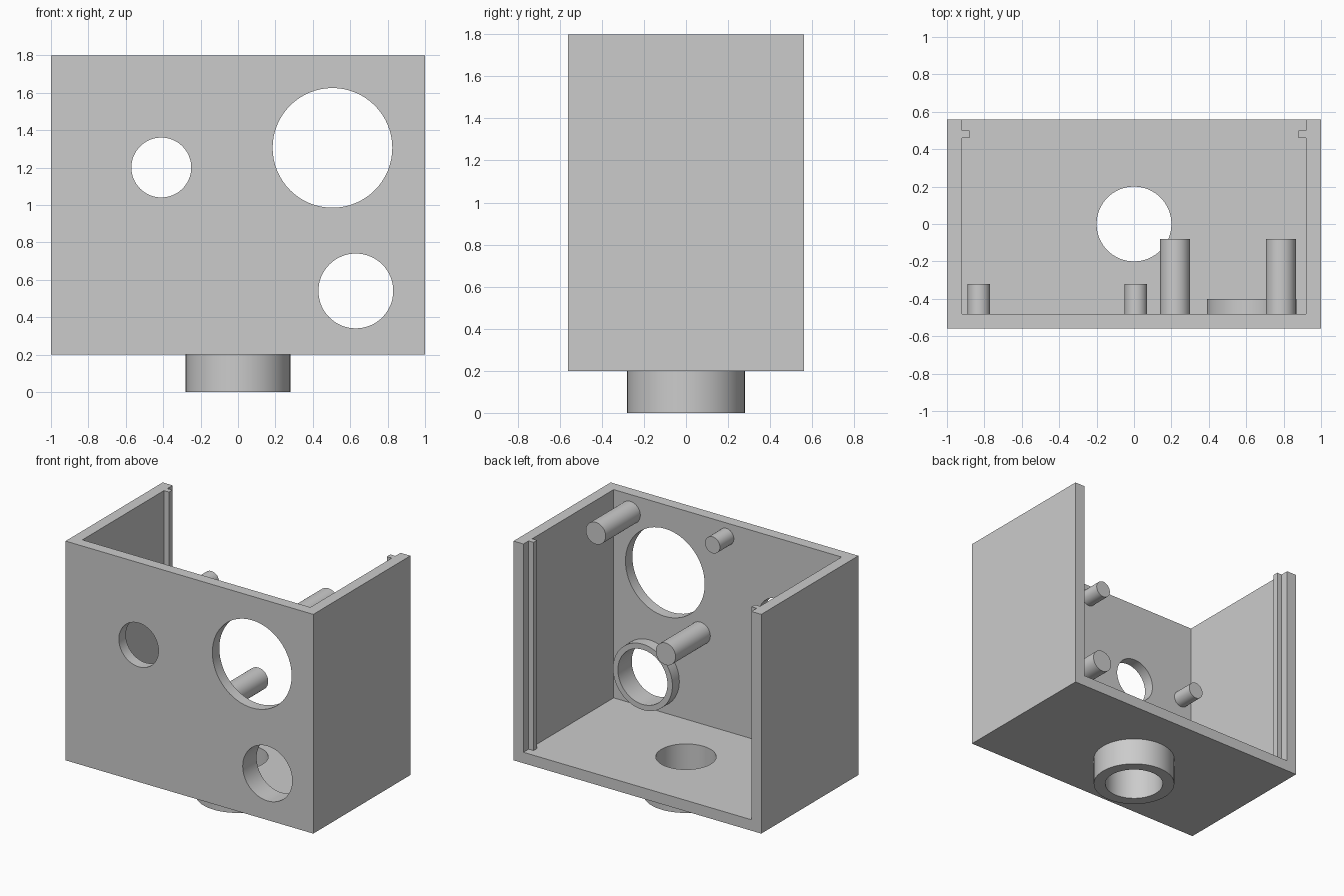
import bpy, math
from mathutils import Vector

cube = bpy.data.objects.get("Cube")
if cube:
    bpy.data.objects.remove(cube, do_unlink=True)

grey = bpy.data.materials.new("plain_grey")
grey.use_nodes = True
GREY = (0.6, 0.6, 0.6, 1)
grey.diffuse_color = GREY
grey.node_tree.nodes["Principled BSDF"].inputs["Base Color"].default_value = GREY

WALL = 0.08
FRONT, BACK = -0.56, 0.56
BASE, TOP = 0.2, 1.8
INNER = FRONT + WALL      # inside face of the front panel


def box(name, lo, hi):
    lo, hi = Vector(lo), Vector(hi)
    bpy.ops.mesh.primitive_cube_add(size=1, location=(lo + hi) / 2)
    ob = bpy.context.object
    ob.name = name
    ob.scale = hi - lo
    bpy.ops.object.transform_apply(location=False, rotation=False, scale=True)
    ob.data.materials.append(grey)
    return ob


def rod(name, start, end, radius):
    """Smooth cylinder between two points."""
    start, end = Vector(start), Vector(end)
    axis = end - start
    bpy.ops.mesh.primitive_cylinder_add(vertices=64, radius=radius, depth=axis.length,
                                        location=(start + end) / 2,
                                        rotation=axis.to_track_quat('Z', 'Y').to_euler())
    ob = bpy.context.object
    ob.name = name
    ob.data.materials.append(grey)
    return ob


def cut(target, cutter):
    mod = target.modifiers.new("cut", 'BOOLEAN')
    mod.operation = 'DIFFERENCE'
    mod.solver = 'EXACT'
    mod.object = cutter
    bpy.context.view_layer.objects.active = target
    bpy.ops.object.modifier_apply(modifier=mod.name)
    bpy.data.objects.remove(cutter, do_unlink=True)


def smooth(ob):
    bpy.ops.object.select_all(action='DESELECT')
    ob.select_set(True)
    bpy.context.view_layer.objects.active = ob
    bpy.ops.object.shade_smooth_by_angle(angle=math.radians(30))


# Housing, open at the top and back
housing = box("housing", (-1, FRONT, BASE), (1, BACK, TOP))
cut(housing, box("cavity", (-1 + WALL, INNER, BASE + WALL), (1 - WALL, 1, 2)))

# Round openings in the front panel and floor
for x, z, r in ((-0.41, 1.2, 0.16), (0.505, 1.305, 0.32), (0.63, 0.54, 0.2)):
    cut(housing, rod("opening", (x, FRONT - 0.1, z), (x, INNER + 0.1, z), r))
cut(housing, rod("floor_opening", (0, 0, 0), (0, 0, 0.5), 0.2))
smooth(housing)

# Neck tube under the floor
neck = rod("neck_tube", (0, 0, 0), (0, 0, BASE), 0.28)
cut(neck, rod("neck_bore", (0, 0, -0.1), (0, 0, 0.5), 0.2))
smooth(neck)

# Raised collar behind the lower opening
collar = rod("opening_collar", (0.63, INNER, 0.54), (0.63, -0.4, 0.54), 0.24)
cut(collar, rod("collar_bore", (0.63, -0.7, 0.54), (0.63, 0, 0.54), 0.2))
smooth(collar)

# Mounting posts inside the front panel
for name, x, z, r, end in (("long_post_upper", 0.785, 1.67, 0.08, -0.08),
                           ("long_post_lower", 0.22, 0.94, 0.08, -0.08),
                           ("short_post_upper", 0.01, 1.7, 0.06, -0.32),
                           ("short_post_side", -0.83, 1.2, 0.06, -0.32)):
    smooth(rod(name, (x, INNER, z), (x, end, z), r))

# Guide ribs for the back panel
for side, s in (("left", 1), ("right", -1)):
    xs = sorted((s * 0.88, s * 0.92))
    box(side + "_guide_rib", (xs[0], 0.46, BASE + WALL), (xs[1], 0.5, TOP))
